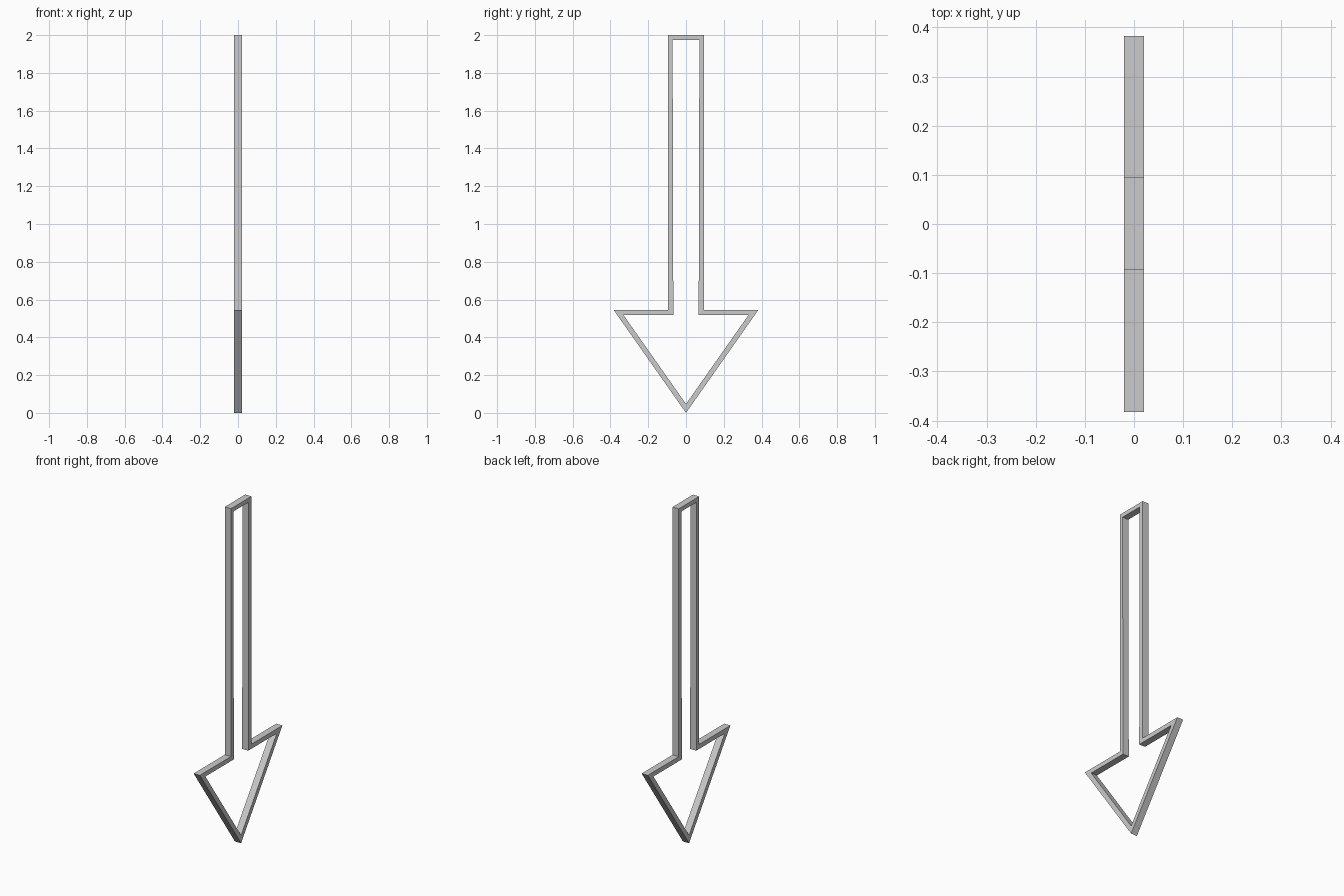
import bpy, bmesh

if "Cube" in bpy.data.objects:
    bpy.data.objects.remove(bpy.data.objects["Cube"])

HALF_DEPTH = 0.02

# Matching outer and inner outlines of the downward arrow, as (y, z)
outer = [(0, 0), (0.383, 0.545), (0.096, 0.545), (0.096, 2.0),
         (-0.094, 2.0), (-0.094, 0.545), (-0.383, 0.545)]
inner = [(0, 0.047), (0.331, 0.518), (0.067, 0.518), (0.071, 1.975),
         (-0.071, 1.975), (-0.067, 0.518), (-0.331, 0.518)]


def make_frame(name, outer, inner, half):
    """Closed rectangular-section frame between two outlines."""
    bm = bmesh.new()
    # Section corners: outer back, outer front, inner front, inner back
    sections = [[bm.verts.new((x, *p)) for x, p in
                 ((-half, o), (half, o), (half, i), (-half, i))]
                for o, i in zip(outer, inner)]
    for k, a in enumerate(sections):
        b = sections[(k + 1) % len(sections)]
        for j in range(4):
            n = (j + 1) % 4
            bm.faces.new((a[j], a[n], b[n], b[j]))
    bmesh.ops.recalc_face_normals(bm, faces=bm.faces)
    mesh = bpy.data.meshes.new(name)
    bm.to_mesh(mesh)
    bm.free()
    obj = bpy.data.objects.new(name, mesh)
    bpy.context.collection.objects.link(obj)
    return obj


# Arrow outline frame
make_frame("arrow_frame", outer, inner, HALF_DEPTH)
